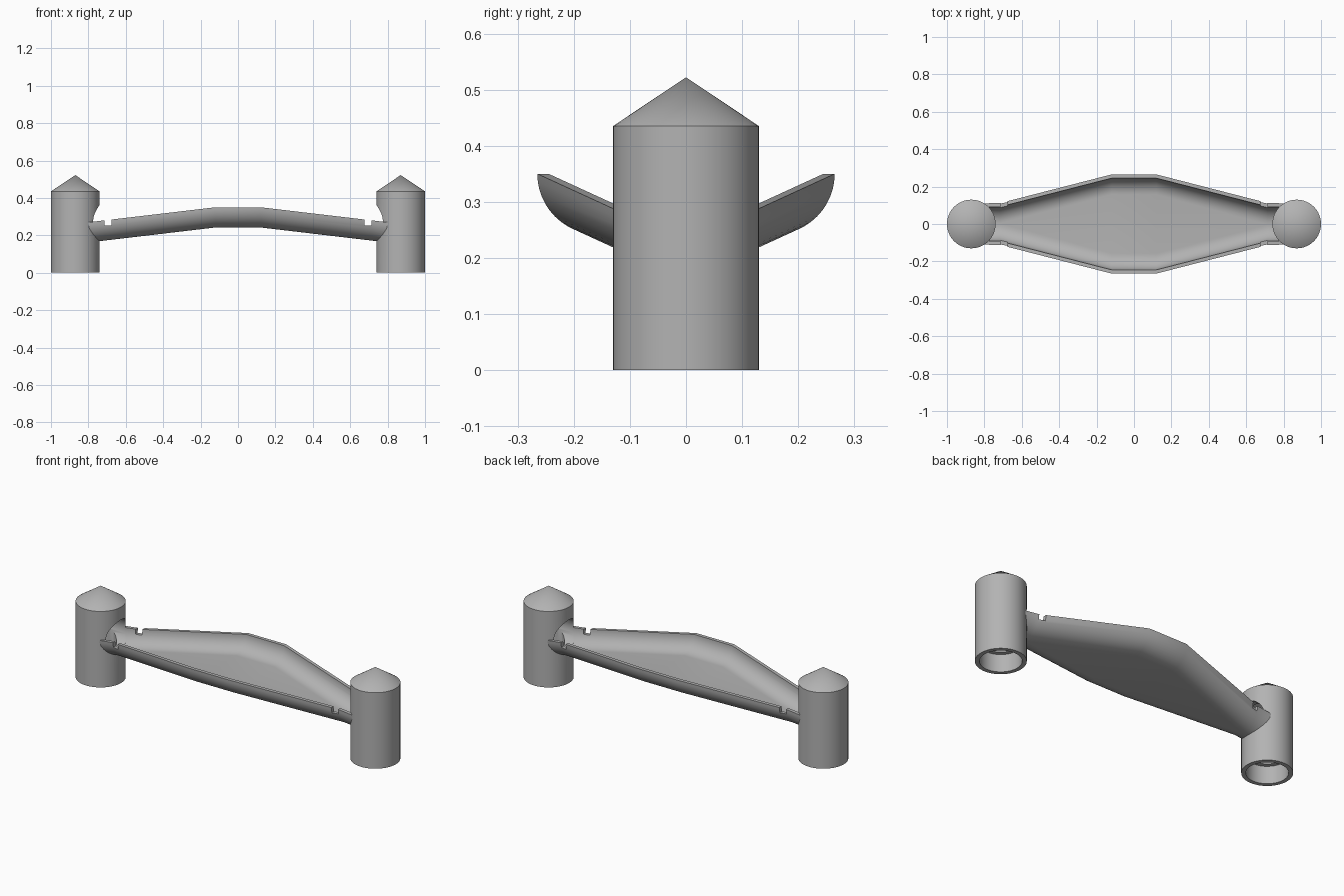
import bpy, bmesh, math
from mathutils import Matrix

cube = bpy.data.objects.get("Cube")
if cube:
    bpy.data.objects.remove(cube)

grey = bpy.data.materials.new("plain grey")
grey.use_nodes = True
colour = (0.45, 0.45, 0.45, 1)
grey.diffuse_color = colour
grey.node_tree.nodes["Principled BSDF"].inputs["Base Color"].default_value = colour

POST_X, POST_R = 0.87, 0.13
RIM_R, WALL = 0.108, 0.02


def make_object(name, bm):
    bmesh.ops.recalc_face_normals(bm, faces=bm.faces)
    mesh = bpy.data.meshes.new(name)
    bm.to_mesh(mesh)
    bm.free()
    mesh.materials.append(grey)
    obj = bpy.data.objects.new(name, mesh)
    bpy.context.collection.objects.link(obj)
    return obj


def select_only(obj):
    bpy.ops.object.select_all(action='DESELECT')
    obj.select_set(True)
    bpy.context.view_layer.objects.active = obj


def cut(obj, cutter):
    cutter.hide_render = True
    mod = obj.modifiers.new("cut", 'BOOLEAN')
    mod.operation = 'DIFFERENCE'
    mod.solver = 'EXACT'
    mod.object = cutter
    select_only(obj)
    bpy.ops.object.modifier_apply(modifier=mod.name)
    bpy.data.objects.remove(cutter)


def cylinder(name, radius, depth, matrix):
    bm = bmesh.new()
    bmesh.ops.create_cone(bm, cap_ends=True, segments=64, radius1=radius,
                          radius2=radius, depth=depth, matrix=matrix)
    return make_object(name, bm)


def box(name, size, centre):
    bm = bmesh.new()
    bmesh.ops.create_cube(bm, size=1, matrix=Matrix.Translation(centre)
                          @ Matrix.Diagonal((*size, 1)))
    return make_object(name, bm)


def rim_height(x):
    return 0.35 - max(0, abs(x) - 0.12) * 0.118


# Hollow post with a pointed cap, a wider socket below and a side opening
def make_post(name, side):
    profile = [(0, 0.522), (POST_R, 0.435), (POST_R, 0), (0.107, 0),
               (0.107, 0.1), (0.083, 0.1), (0.083, 0.41), (0, 0.45)]
    bm = bmesh.new()
    verts = [bm.verts.new((r, 0, z)) for r, z in profile]
    edges = [bm.edges.new(pair) for pair in zip(verts, verts[1:])]
    bmesh.ops.spin(bm, geom=verts + edges, cent=(0, 0, 0), axis=(0, 0, 1),
                   angle=math.tau, steps=64)
    bmesh.ops.remove_doubles(bm, verts=bm.verts, dist=0.0001)
    bmesh.ops.translate(bm, verts=bm.verts, vec=(side * POST_X, 0, 0))
    post = make_object(name, bm)
    turn = Matrix.Rotation(math.pi / 2, 4, 'Y')
    place = Matrix.Translation((side * 0.75, 0, rim_height(0.76)))
    cut(post, cylinder("opening_cutter", RIM_R - WALL, 0.24, place @ turn))
    return post


# Half-round cross-section, widened by a flat floor
def section(x, width):
    steps = 12
    z = rim_height(x)
    points = []
    for radius, order in ((RIM_R, 1), (RIM_R - WALL, -1)):
        arc = []
        for side in (-1, 1):
            for i in range(steps + 1):
                a = math.pi / 2 * (i / steps if side < 0 else 1 - i / steps)
                y = side * (width - RIM_R + radius * math.cos(a))
                arc.append((x, y, z - radius * math.sin(a)))
        points += arc[::order]
    return points


# Open trough, wide in the middle and narrow at the posts
def make_trough():
    stations = [(0.12, 0.265), (0.715, 0.112), (0.83, 0.11)]
    stations = [(-x, w) for x, w in reversed(stations)] + stations
    bm = bmesh.new()
    rings = [[bm.verts.new(p) for p in section(x, w)] for x, w in stations]
    for a, b in zip(rings, rings[1:]):
        for i in range(len(a)):
            j = (i + 1) % len(a)
            bm.faces.new((a[i], a[j], b[j], b[i]))
    for ring in (rings[0], rings[-1]):
        bm.faces.new(ring)
    trough = make_object("trough", bm)
    for side in (-1, 1):
        # Ends shaped to the posts, then a slot across both rims
        centre = Matrix.Translation((side * POST_X, 0, 0.25))
        cut(trough, cylinder("end_cutter", POST_R - 0.004, 0.6, centre))
        cut(trough, box("slot_cutter", (0.036, 0.4, 0.1),
                        (side * 0.695, 0, 0.303)))
    return trough


parts = [make_post("left_post", 1), make_post("right_post", -1), make_trough()]
for part in parts:
    select_only(part)
    bpy.ops.object.shade_smooth_by_angle(angle=math.radians(30))
